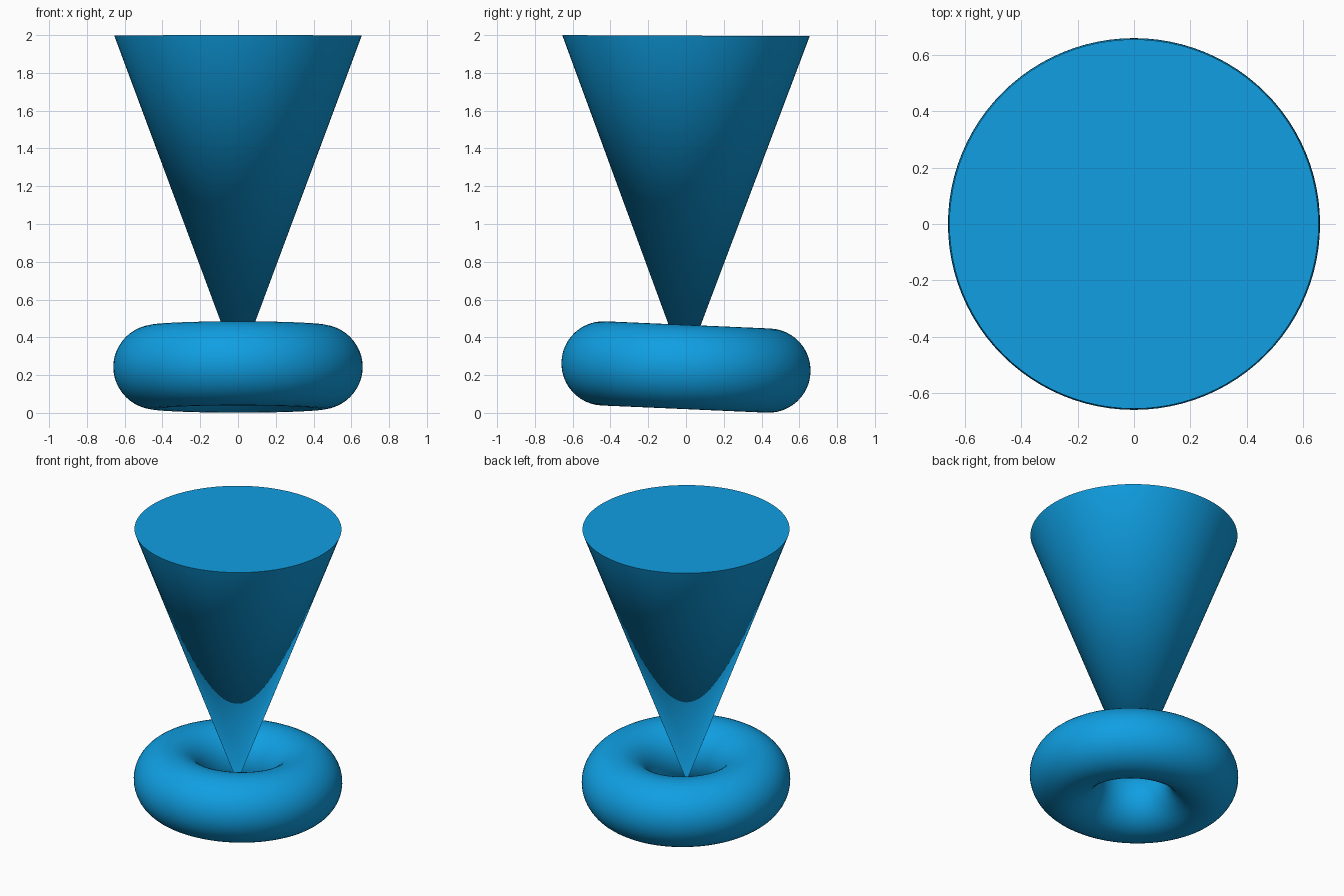
import bpy, math
from mathutils import Matrix

if "Cube" in bpy.data.objects:
    bpy.data.objects.remove(bpy.data.objects["Cube"])

blue = bpy.data.materials.new("bright_blue")
blue.diffuse_color = (0.005, 0.345, 0.76, 1)
blue.use_nodes = True
blue.node_tree.nodes["Principled BSDF"].inputs["Base Color"].default_value = blue.diffuse_color


def finish(name, location, tilt):
    ob = bpy.context.object
    ob.name = name
    ob.matrix_world = Matrix.Translation(location) @ Matrix.Rotation(math.radians(tilt), 4, 'X')
    ob.data.materials.append(blue)
    bpy.ops.object.shade_smooth_by_angle(angle=math.radians(40))
    return ob


# ring base, leaning slightly down towards the back
bpy.ops.mesh.primitive_torus_add(major_radius=0.437, minor_radius=0.223,
                                 major_segments=96, minor_segments=48)
finish("ring_base", (0, 0, 0.243), -2.5)

# upside-down cone standing in the ring, barely tilted
depth = 1.76
bpy.ops.mesh.primitive_cone_add(vertices=96, radius1=0, radius2=0.655, depth=depth)
finish("inverted_cone", (0, -0.004, 1.997 - depth / 2), -0.25)
